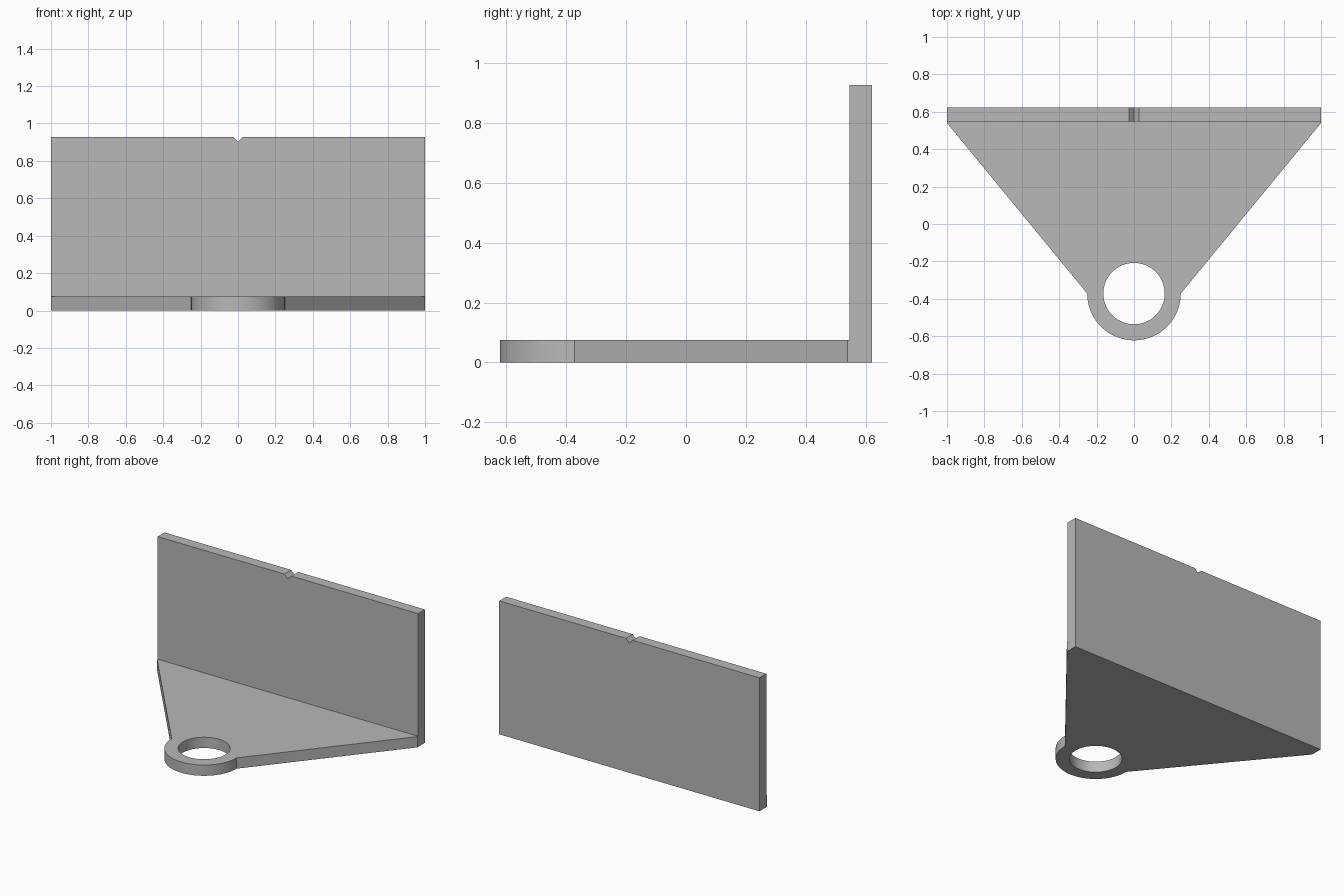
import bpy
import bmesh
from math import cos, sin, pi, radians
from mathutils import Vector

cube = bpy.data.objects.get("Cube")
if cube:
    bpy.data.objects.remove(cube, do_unlink=True)

THICK = 0.075      # sheet thickness
BACK = 0.622       # rear face of the wall
HEIGHT = 0.927
INNER = BACK - THICK
EYE_Y, EYE_R, HOLE_R = -0.372, 0.25, 0.164

grey = bpy.data.materials.new("plain_grey")
grey.use_nodes = True
colour = (0.48, 0.48, 0.48, 1)
grey.diffuse_color = colour
grey.node_tree.nodes["Principled BSDF"].inputs["Base Color"].default_value = colour


def arc(radius, start, end, steps):
    return [(radius * cos(start + (end - start) * i / steps),
             EYE_Y + radius * sin(start + (end - start) * i / steps), 0)
            for i in range(steps + 1)]


def extruded(name, loops, direction):
    """Fill closed loops (later loops are holes) and extrude them."""
    bm = bmesh.new()
    edges = []
    for loop in loops:
        verts = [bm.verts.new(p) for p in loop]
        edges += [bm.edges.new((v, verts[i - 1])) for i, v in enumerate(verts)]
    bmesh.ops.triangle_fill(bm, edges=edges, use_beauty=True)
    result = bmesh.ops.extrude_face_region(bm, geom=bm.faces[:], use_keep_orig=True)
    moved = [g for g in result["geom"] if isinstance(g, bmesh.types.BMVert)]
    bmesh.ops.translate(bm, verts=moved, vec=Vector(direction))
    bmesh.ops.recalc_face_normals(bm, faces=bm.faces[:])
    mesh = bpy.data.meshes.new(name)
    bm.to_mesh(mesh)
    bm.free()
    mesh.materials.append(grey)
    obj = bpy.data.objects.new(name, mesh)
    bpy.context.collection.objects.link(obj)
    bpy.ops.object.select_all(action="DESELECT")
    obj.select_set(True)
    bpy.context.view_layer.objects.active = obj
    bpy.ops.object.shade_smooth_by_angle(angle=radians(25))
    return obj


# Tapered base with a rounded eye and a round hole
outline = [(1, INNER, 0), (-1, INNER, 0), (-1, INNER - 0.007, 0)]
outline += arc(EYE_R, pi, 2 * pi, 48) + [(1, INNER - 0.007, 0)]
hole = arc(HOLE_R, 0, 2 * pi, 64)[:-1]
extruded("base_plate", [outline, hole], (0, 0, THICK))

# Upright wall with a small V notch at the middle of its top edge
notch = 0.026
profile = [(-1, 0), (1, 0), (1, HEIGHT), (notch, HEIGHT),
           (0, HEIGHT - notch), (-notch, HEIGHT), (-1, HEIGHT)]
extruded("back_wall", [[(x, INNER, z) for x, z in profile]], (0, THICK, 0))
